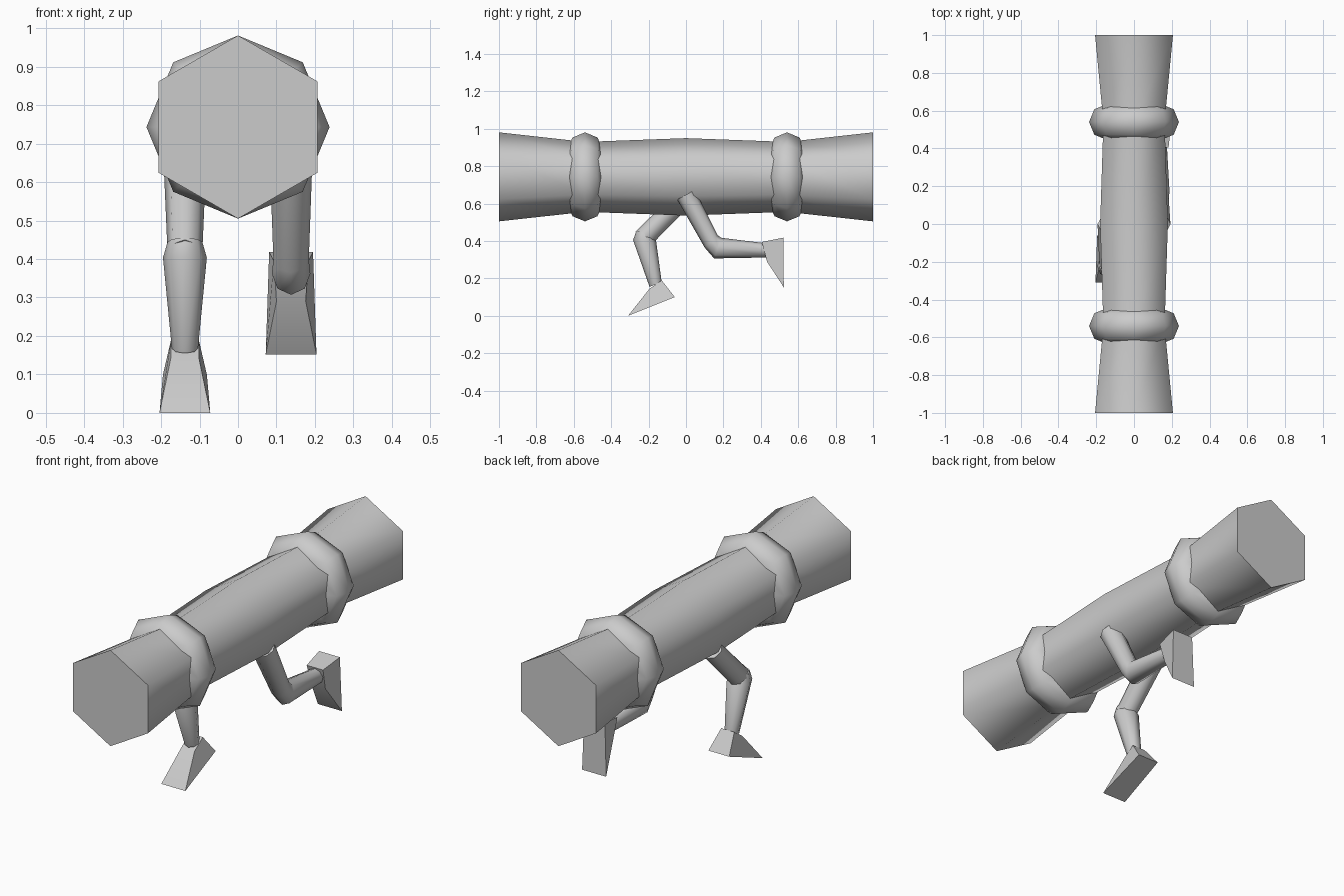
import bpy, bmesh
from math import sin, cos, pi, radians
from mathutils import Vector

if "Cube" in bpy.data.objects:
    bpy.data.objects.remove(bpy.data.objects["Cube"])

CZ = 0.743  # height of the log axis


def loft(name, rings, angle=50):
    """Skin a list of equal-sized point rings, cap both ends."""
    bm = bmesh.new()
    vs = [[bm.verts.new(p) for p in r] for r in rings]
    n = len(vs[0])
    for a, b in zip(vs, vs[1:]):
        for i in range(n):
            j = (i + 1) % n
            bm.faces.new((a[i], a[j], b[j], b[i]))
    bm.faces.new(vs[0])
    bm.faces.new(vs[-1])
    bmesh.ops.recalc_face_normals(bm, faces=bm.faces[:])
    me = bpy.data.meshes.new(name)
    bm.to_mesh(me)
    bm.free()
    ob = bpy.data.objects.new(name, me)
    bpy.context.collection.objects.link(ob)
    smooth(ob, angle)
    return ob


def smooth(ob, angle):
    bpy.ops.object.select_all(action='DESELECT')
    ob.select_set(True)
    bpy.context.view_layer.objects.active = ob
    bpy.ops.object.shade_smooth_by_angle(angle=radians(angle))


def oval(x, front, back, hw, n=8):
    """Elliptical section spanning two (y, z) points, half width hw in x."""
    f, b = Vector((0, *front)), Vector((0, *back))
    c, h = (f + b) / 2, (b - f) / 2
    return [c + h * cos(2 * pi * i / n) + Vector((x + hw * sin(2 * pi * i / n), 0, 0))
            for i in range(n)]


def rect(x, front, back, wf, wb):
    """Four-sided section for the foot."""
    return [(x - wf, *front), (x + wf, *front), (x + wb, *back), (x - wb, *back)]


# Hexagonal log body, flared at both ends
body = [(-1, .238), (-.54, .187), (0, .207), (.54, .187), (1, .238)]
loft("log_body", [[(r * sin(i * pi / 3), y, CZ + r * cos(i * pi / 3)) for i in range(6)]
                  for y, r in body], 65)

# Octagonal bands around the log
for label, y in (("front", -.54), ("back", .54)):
    bpy.ops.mesh.primitive_torus_add(major_segments=8, minor_segments=8, major_radius=.143,
                                     minor_radius=.095, location=(0, y, CZ),
                                     rotation=(pi / 2, 0, 0))
    ring = bpy.context.object
    ring.name = label + "_band"
    smooth(ring, 60)

# Raised leg, kicked back
X = .138
loft("raised_thigh", [oval(X, (-.047, .622), (.048, .673), .055),
                      oval(X, (.10, .365), (.17, .43), .046),
                      oval(X, (.15, .307), (.19, .417), .050),
                      oval(X, (.43, .312), (.41, .39), .036)])
loft("raised_foot", [rect(X, (.433, .29), (.405, .395), .038, .045),
                     rect(X, (.523, .152), (.52, .418), .066, .057)], 30)

# Standing leg
X = -.138
loft("standing_thigh", [oval(X, (-.04, .675), (.04, .61), .055),
                        oval(X, (-.27, .45), (-.19, .375), .045)])
loft("standing_shin", [oval(X, (-.265, .455), (-.195, .435), .045),
                       oval(X, (-.283, .405), (-.16, .402), .057),
                       oval(X, (-.195, .155), (-.13, .18), .034)])
loft("standing_foot", [rect(X, (-.195, .145), (-.13, .19), .036, .036),
                       rect(X, (-.31, 0), (-.06, .1), .066, .057)], 30)
